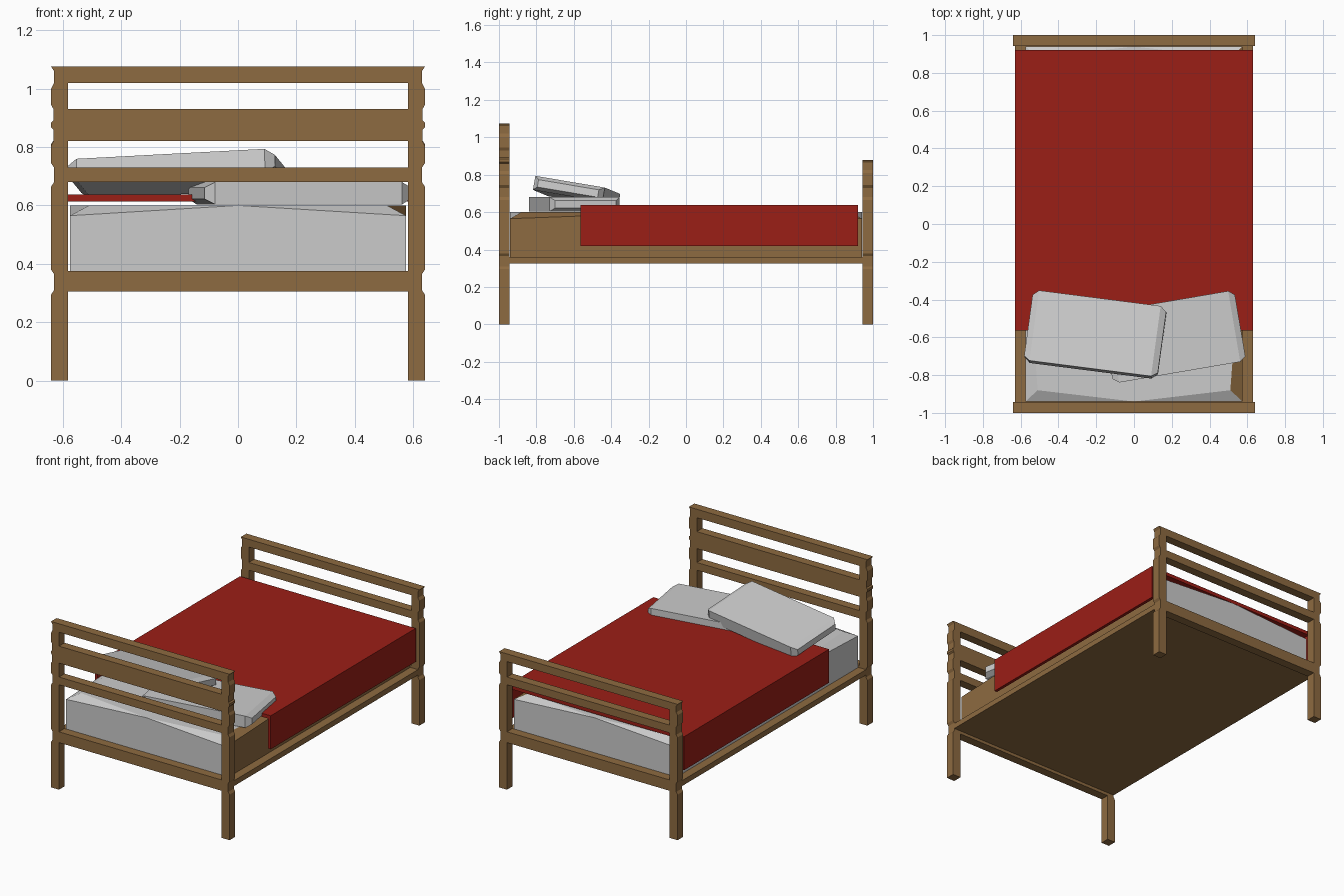
import bpy, bmesh, math
from mathutils import Matrix, Euler

if "Cube" in bpy.data.objects:
    bpy.data.objects.remove(bpy.data.objects["Cube"])


def material(name, rgb):
    m = bpy.data.materials.new(name)
    m.diffuse_color = (*rgb, 1)
    m.use_nodes = True
    m.node_tree.nodes["Principled BSDF"].inputs["Base Color"].default_value = m.diffuse_color
    return m


wood = material("wood", (0.27, 0.145, 0.052))
red = material("red_cloth", (0.33, 0.013, 0.008))
grey = material("linen", (0.8, 0.8, 0.8))


def make(name, verts, faces, mats=()):
    me = bpy.data.meshes.new(name)
    me.from_pydata(verts, [], faces)
    for m in mats:
        me.materials.append(m)
    bm = bmesh.new()
    bm.from_mesh(me)
    bmesh.ops.recalc_face_normals(bm, faces=bm.faces)
    bm.to_mesh(me)
    bm.free()
    ob = bpy.data.objects.new(name, me)
    bpy.context.collection.objects.link(ob)
    return ob


def extrude_profile(name, pts, y0, y1, mat):
    """Extrude an xz outline along y."""
    n = len(pts)
    verts = [(x, y, z) for y in (y0, y1) for x, z in pts]
    faces = [tuple(range(n)), tuple(range(n, 2 * n))]
    faces += [(i, (i + 1) % n, n + (i + 1) % n, n + i) for i in range(n)]
    return make(name, verts, faces, [mat])


def box(name, x, y0, y1, z0, z1, mat):
    return extrude_profile(name, [(-x, z0), (x, z0), (x, z1), (-x, z1)], y0, y1, mat)


# Posts, with shallow notches on the outer side where the rails meet
LOW = [(0, .64), (.295, .64), (.31, .63), (.365, .63), (.38, .64),
       (.665, .64), (.68, .63), (.73, .63), (.745, .64)]
HEAD = LOW + [(.805, .64), (.82, .632), (.86, .632), (.868, .64), (.883, .64),
              (.891, .632), (.93, .632), (.945, .64), (1.0, .64), (1.02, .63),
              (1.06, .63), (1.075, .64)]
FOOT = LOW + [(.81, .64), (.825, .63), (.865, .63), (.88, .64)]

ENDS = [
    ("head", -1, -.943, HEAD, [(.305, .375), (.68, .73), (.82, .875), (.875, .93), (1.02, 1.075)]),
    ("foot", .943, 1, FOOT, [(.305, .375), (.68, .73), (.83, .88)]),
]
for end, y0, y1, prof, rails in ENDS:
    for side, s in (("left", -1), ("right", 1)):
        pts = [(s * x, z) for z, x in prof] + [(s * .583, prof[-1][0]), (s * .583, 0)]
        extrude_profile(f"{end}_post_{side}", pts, y0, y1, wood)
    for i, (z0, z1) in enumerate(rails):
        box(f"{end}_rail_{i + 1}", .585, y0, y1, z0, z1, wood)

# Slab base
box("bed_base", .63, -.945, .945, .325, .36, wood)

# Mattress: pinched corners, full height at the middle of each edge
W, L = .575, .94
signs = [(-1, -1), (1, -1), (1, 1), (-1, 1)]
v = [(W * a, L * b, .355) for a, b in signs]
v += [(W * a, L * b, .565) for a, b in signs]
v += [((W - .065) * a, (L - .06) * b, .6) for a, b in signs]
v += [(0, -L, .6), (W, 0, .6), (0, L, .6), (-W, 0, .6)]
f = [(0, 1, 2, 3), (8, 12, 9, 13, 10, 14, 11, 15)]
for i in range(4):
    j = (i + 1) % 4
    f += [(i, j, 4 + j, 12 + i, 4 + i), (4 + i, 12 + i, 8 + i), (4 + j, 8 + j, 12 + i)]
mattress = make("mattress", v, f, [grey, wood])
for p in mattress.data.polygons:        # right side is wood coloured
    if p.normal.x > .15 and abs(p.normal.x) > abs(p.normal.y):
        p.material_index = 1

# Blanket draped over the mattress
outline = [(-.63, .42), (-.63, .637), (.63, .637), (.63, .42),
           (.61, .42), (.61, .614), (-.61, .614), (-.61, .42)]
extrude_profile("blanket", outline, -.565, .92, red)


# Pillows: slabs whose short ends taper to a smaller rectangle
def pillow(name, loc, rot):
    rings = [(-.357, .165, .02), (-.325, .19, .038), (.325, .19, .038), (.357, .165, .02)]
    verts = [(x, a * y, b * z) for x, y, z in rings for a, b in signs]
    faces = [(0, 1, 2, 3), (12, 13, 14, 15)]
    for r in range(3):
        for i in range(4):
            j = (i + 1) % 4
            faces.append((4 * r + i, 4 * r + j, 4 * r + 4 + j, 4 * r + 4 + i))
    ob = make(name, verts, faces)
    ob.matrix_world = Matrix.Translation(loc) @ Euler([math.radians(d) for d in rot]).to_matrix().to_4x4()


pillow("lower_pillow", (.21, -.597, .642), (0, 0, 9.7))
pillow("upper_pillow", (-.205, -.585, .708), (-9.5, -3, -7.3))
